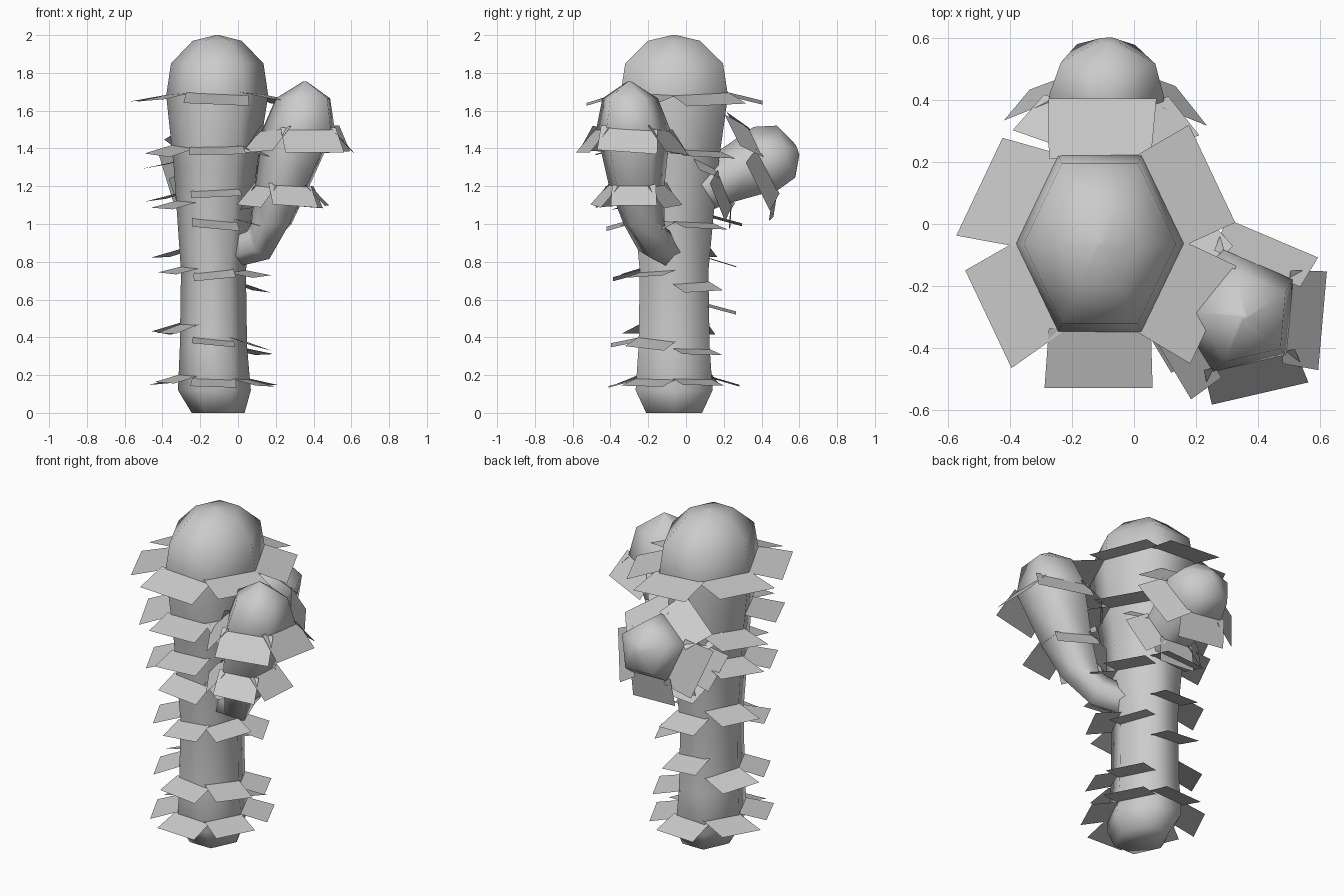
import bpy, bmesh, math, random
from mathutils import Vector

random.seed(4)
if "Cube" in bpy.data.objects:
    bpy.data.objects.remove(bpy.data.objects["Cube"])

grey = bpy.data.materials.new("plain_grey")
grey.use_nodes = True
grey.diffuse_color = (0.6, 0.6, 0.6, 1)
grey.node_tree.nodes["Principled BSDF"].inputs["Base Color"].default_value = (0.6, 0.6, 0.6, 1)


def finish(name, bm, smooth):
    mesh = bpy.data.meshes.new(name)
    bm.to_mesh(mesh)
    bm.free()
    mesh.materials.append(grey)
    obj = bpy.data.objects.new(name, mesh)
    bpy.context.collection.objects.link(obj)
    if smooth:
        bpy.ops.object.select_all(action='DESELECT')
        obj.select_set(True)
        bpy.context.view_layer.objects.active = obj
        bpy.ops.object.shade_smooth_by_angle(angle=math.radians(80))


def rings_along(path, sides, phase, stretch=1.0):
    """Corner rings from tip to root; each path point is x, y, z, radius."""
    pts = [Vector(p[:3]) for p in path]
    u, rings = Vector((1, 0, 0)), []
    for i, p in enumerate(pts):
        t = (pts[max(i - 1, 0)] - pts[min(i + 1, len(pts) - 1)]).normalized()
        if t.z > 0.8:  # upright stretches keep level sections
            t = Vector((0, 0, 1))
        u = (u - t * u.dot(t)).normalized()
        v = t.cross(u) * stretch
        angles = [math.radians(phase) + math.tau * k / sides for k in range(sides)]
        rings.append([p + (u * math.cos(a) + v * math.sin(a)) * path[i][3] for a in angles])
    return rings


def limb(name, rings):
    bm = bmesh.new()
    loops = [[bm.verts.new(c) for c in ring] for ring in rings]
    n = len(loops[0])
    for a, b in zip(loops, loops[1:]):
        for k in range(n):
            bm.faces.new((a[k], b[k], b[(k + 1) % n], a[(k + 1) % n]))
    bm.faces.new(loops[0])
    bm.faces.new(loops[-1][::-1])
    bmesh.ops.recalc_face_normals(bm, faces=bm.faces)
    finish(name, bm, True)


def add_spine(bm, rings, s, k, droop, spread, skew=0.0):
    """One flat card growing from side k at fractional ring position s."""
    i = min(int(s), len(rings) - 2)
    ring = [a.lerp(b, s - i) for a, b in zip(rings[i], rings[i + 1])]
    n = len(ring)
    edge = sum((ring[j] - ring[j - 1]).length for j in range(n)) / n
    p0, p1 = ring[k], ring[(k + 1) % n]
    axis = (ring[1] - ring[0]).cross(ring[2] - ring[1]).normalized()
    side = (p1 - p0).normalized()
    out = side.cross(axis).normalized()
    half, length = spread * edge, 0.08 + 0.4 * edge
    mid = (p0 + p1) / 2 - out * 0.01
    ang = math.radians(droop + random.uniform(-4, 4))
    tip = mid + (out * math.cos(ang) - axis * math.sin(ang)) * length
    tip += side * (skew + random.uniform(-0.01, 0.01))
    roll = axis * random.uniform(-0.012, 0.012)
    wide = half * 1.06
    corners = (mid - side * half - roll, mid + side * half + roll,
               tip + side * wide + roll, tip - side * wide - roll)
    bm.faces.new([bm.verts.new(c) for c in corners])


# Trunk: six-sided column with a domed top; centre x, height, radius
profile = [(-.11, 2.0, .01), (-.11, 1.97, .13), (-.11, 1.85, .245), (-.11, 1.68, .27),
           (-.12, 1.3, .22), (-.13, .75, .172), (-.13, .35, .178), (-.125, .12, .193),
           (-.105, 0, .14)]
trunk = rings_along([(x, -.063, z, r) for x, z, r in profile], 6, 0, 1.22)
limb("trunk", trunk)


def trunk_position(z):
    for i in range(len(profile) - 1):
        hi, lo = profile[i][1], profile[i + 1][1]
        if lo <= z <= hi:
            return i + (hi - z) / (hi - lo)


# Trunk spines: sideways skew and heights per side, going round from back right
columns = [
    (0, (.18, .34, .69, 1.01, 1.39, 1.69)),
    (0, (.19, .57, .82, 1.04, 1.69)),
    (.04, (.20, .47, .87, 1.17, 1.34, 1.69)),
    (.03, (.20, .47, .77, 1.12, 1.41, 1.69)),
    (0, (.18, .39, .75, 1.02, 1.18, 1.41, 1.69)),
    (0, (.18, .39, .75, 1.02, 1.41, 1.69)),
]
bm = bmesh.new()
for k, (skew, heights) in enumerate(columns):
    for z in heights:
        add_spine(bm, trunk, trunk_position(z), k, 14, .55, skew)
finish("trunk_spines", bm, False)

# Arms: five-sided, swelling toward domed tips
front_arm = [(.355, -.3, 1.755, .01), (.355, -.3, 1.665, .155), (.335, -.285, 1.5, .207),
             (.245, -.265, 1.2, .155), (.185, -.225, 1.0, .115), (.115, -.165, .9, .1),
             (-.02, -.1, .86, .088)]
back_arm = [(-.085, .592, 1.39, .03), (-.085, .535, 1.37, .16), (-.09, .435, 1.335, .195),
            (-.1, .18, 1.22, .145), (-.11, .03, 1.14, .12)]
for name, path, phase, levels, droop in (
        ("front_arm", front_arm, 31, (1.93, 2.97), 50),
        ("back_arm", back_arm, 56, (2.06, 2.95), 28)):
    rings = rings_along(path, 5, phase)
    limb(name, rings)
    bm = bmesh.new()
    for s in levels:
        for k in range(5):
            add_spine(bm, rings, s, k, droop, .63)
    finish(name + "_spines", bm, False)
